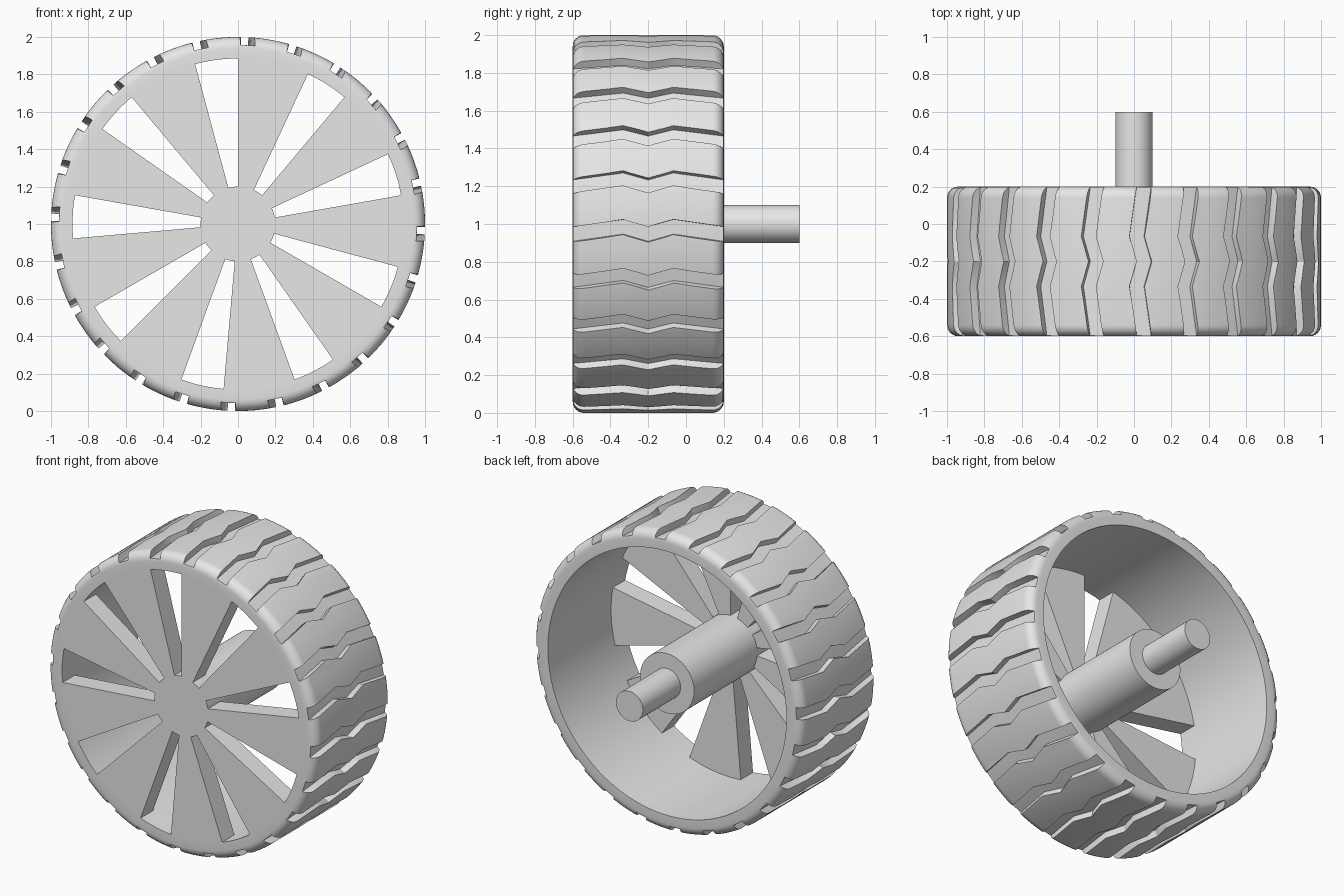
import bpy, bmesh
from math import sin, cos, pi, radians

if "Cube" in bpy.data.objects:
    bpy.data.objects.remove(bpy.data.objects["Cube"])

FRONT, BACK = -0.6, 0.2
RIM, HUB, SEGS = 0.885, 0.2, 144

grey = bpy.data.materials.new("light grey")
grey.use_nodes = True
grey.diffuse_color = (0.8, 0.8, 0.8, 1)
grey.node_tree.nodes["Principled BSDF"].inputs["Base Color"].default_value = (0.8, 0.8, 0.8, 1)


def polar(r, degrees, y):
    """Point around the wheel axis, which runs along y at height 1."""
    a = radians(degrees)
    return (r * cos(a), y, 1 + r * sin(a))


def bridge(bm, a, b):
    """Quads between two closed loops of vertices."""
    n = len(a)
    for i in range(n):
        bm.faces.new((a[i], a[(i + 1) % n], b[(i + 1) % n], b[i]))


def finish(bm, name):
    bmesh.ops.recalc_face_normals(bm, faces=bm.faces)
    mesh = bpy.data.meshes.new(name)
    bm.to_mesh(mesh)
    bm.free()
    mesh.materials.append(grey)
    obj = bpy.data.objects.new(name, mesh)
    bpy.context.collection.objects.link(obj)
    return obj


def smooth(obj):
    bpy.ops.object.select_all(action='DESELECT')
    obj.select_set(True)
    bpy.context.view_layer.objects.active = obj
    bpy.ops.object.shade_smooth_by_angle(angle=radians(30))


def lathe(name, profile, ring=False):
    """Turn (radius, y) points; a ring profile closes on itself, others get caps."""
    bm = bmesh.new()
    loops = [[bm.verts.new(polar(r, i * 360 / SEGS, y)) for i in range(SEGS)]
             for r, y in profile]
    for a, b in zip(loops, loops[1:]):
        bridge(bm, a, b)
    if ring:
        bridge(bm, loops[-1], loops[0])
    else:
        bm.faces.new(loops[0])
        bm.faces.new(loops[-1])
    return finish(bm, name)


# Tyre with rounded shoulders
fillet, steps = 0.06, 6
arc = [i * pi / 2 / steps for i in range(steps + 1)]
shoulder = [(1 - fillet + fillet * sin(a), fillet - fillet * cos(a)) for a in arc]
profile = [(RIM, FRONT)] + [(r, FRONT + d) for r, d in shoulder]
profile += [(r, BACK - d) for r, d in reversed(shoulder)] + [(RIM, BACK)]
tyre = lathe("tyre", profile, ring=True)

# Zigzag tread grooves
GROOVES, FLOOR = 24, 0.957
zigzag = [(-0.66, -0.5), (-0.333, 2.3), (-0.2, 0), (-0.067, 2.3), (0.26, -0.5)]
bm = bmesh.new()
for k in range(GROOVES):
    start = k * 360 / GROOVES - 5.5
    loops = []
    for y, shift in zigzag:
        lo = start + shift
        hi = lo + 4.6
        corners = ((FLOOR, lo), (FLOOR, hi), (1.1, hi), (1.1, lo))
        loops.append([bm.verts.new(polar(r, a, y)) for r, a in corners])
    for a, b in zip(loops, loops[1:]):
        bridge(bm, a, b)
    bm.faces.new(loops[0])
    bm.faces.new(loops[-1])
bmesh.ops.triangulate(bm, faces=bm.faces[:])
cutter = finish(bm, "groove_cutter")
cutter.hide_render = True

cut = tyre.modifiers.new("grooves", 'BOOLEAN')
cut.operation = 'DIFFERENCE'
cut.solver = 'EXACT'
cut.object = cutter
graph = bpy.context.evaluated_depsgraph_get()
carved = bpy.data.meshes.new_from_object(tyre.evaluated_get(graph))
tyre.modifiers.clear()
tyre.data = carved
bpy.data.objects.remove(cutter)
smooth(tyre)

# Wedge spokes of the wheel disc
SPOKES, DEPTH = 9, 0.13
bm = bmesh.new()
for k in range(SPOKES):
    angles = [105 + k * 40 + i * 2.5 for i in range(11)]
    outline = [(RIM, a) for a in angles] + [(HUB, a) for a in reversed(angles)]
    front, back = ([bm.verts.new(polar(r, a, y)) for r, a in outline]
                   for y in (FRONT, FRONT + DEPTH))
    bridge(bm, front, back)
    for side in (front, back):
        for i in range(10):
            bm.faces.new((side[i], side[i + 1], side[20 - i], side[21 - i]))
smooth(finish(bm, "spokes"))

# Hub and axle
smooth(lathe("hub", [(HUB, FRONT), (HUB, BACK)]))
smooth(lathe("axle", [(0.1, 0.15), (0.1, 0.6)]))
